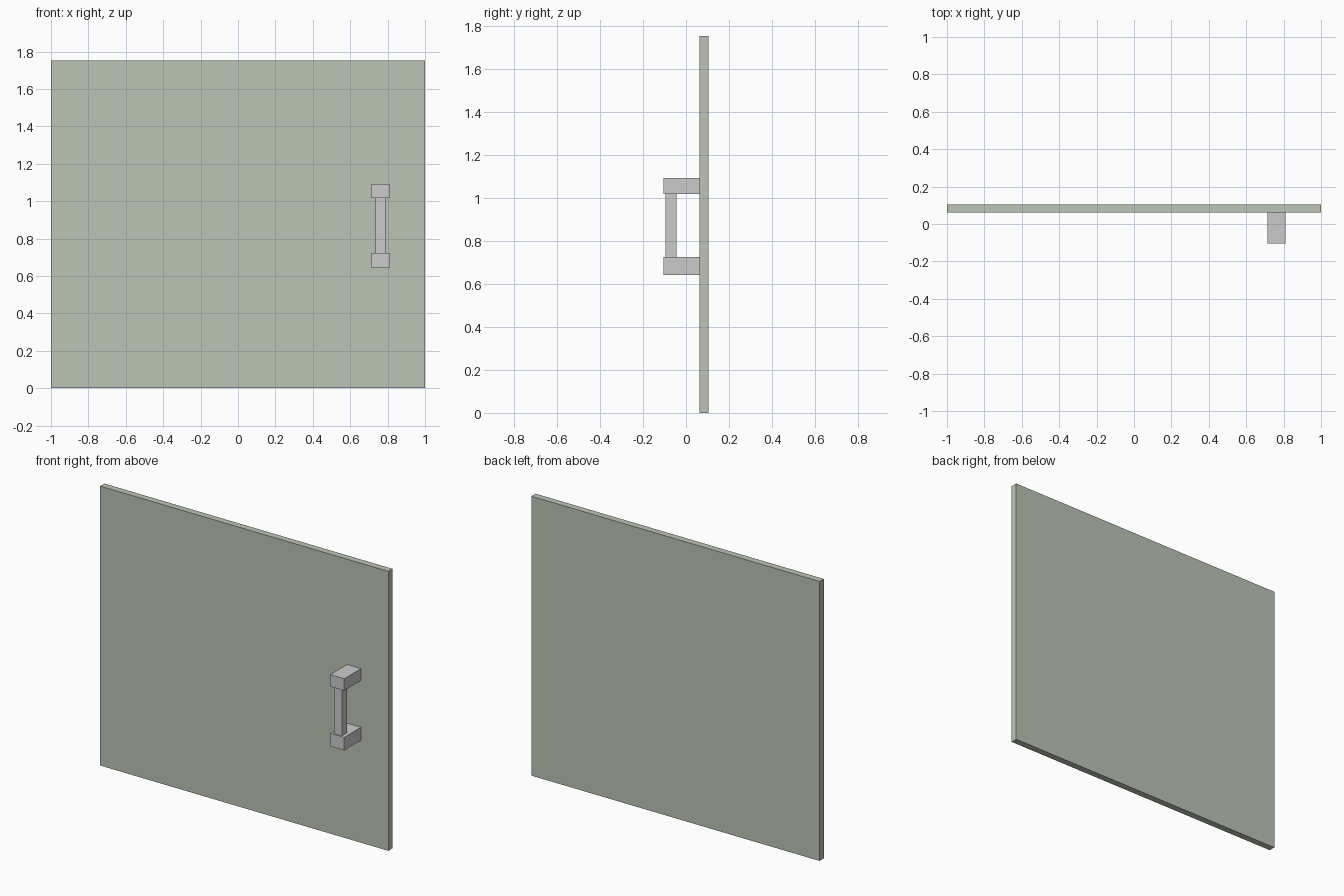
import bpy

if "Cube" in bpy.data.objects:
    bpy.data.objects.remove(bpy.data.objects["Cube"])


def box(name, x, y, z, material=None):
    """Axis-aligned box from (min, max) ranges."""
    bpy.ops.mesh.primitive_cube_add(size=1, location=[(a + b) / 2 for a, b in (x, y, z)])
    obj = bpy.context.object
    obj.name = name
    obj.scale = [b - a for a, b in (x, y, z)]
    bpy.ops.object.transform_apply(location=False, rotation=False, scale=True)
    if material:
        obj.data.materials.append(material)
    return obj


green = bpy.data.materials.new("grey_green")
green.diffuse_color = (0.50, 0.55, 0.46, 1)
green.use_nodes = True
green.node_tree.nodes["Principled BSDF"].inputs["Base Color"].default_value = green.diffuse_color

# Door panel
box("door_panel", (-1, 1), (0.062, 0.104), (0, 1.753), green)

# Handle mounts, reaching forward from the panel
for name, z in (("upper_handle_mount", (1.017, 1.092)),
                ("lower_handle_mount", (0.642, 0.724))):
    box(name, (0.713, 0.810), (-0.104, 0.062), z)

# Upright grip between the mounts
box("handle_grip", (0.734, 0.788), (-0.095, -0.044), (0.724, 1.017))
